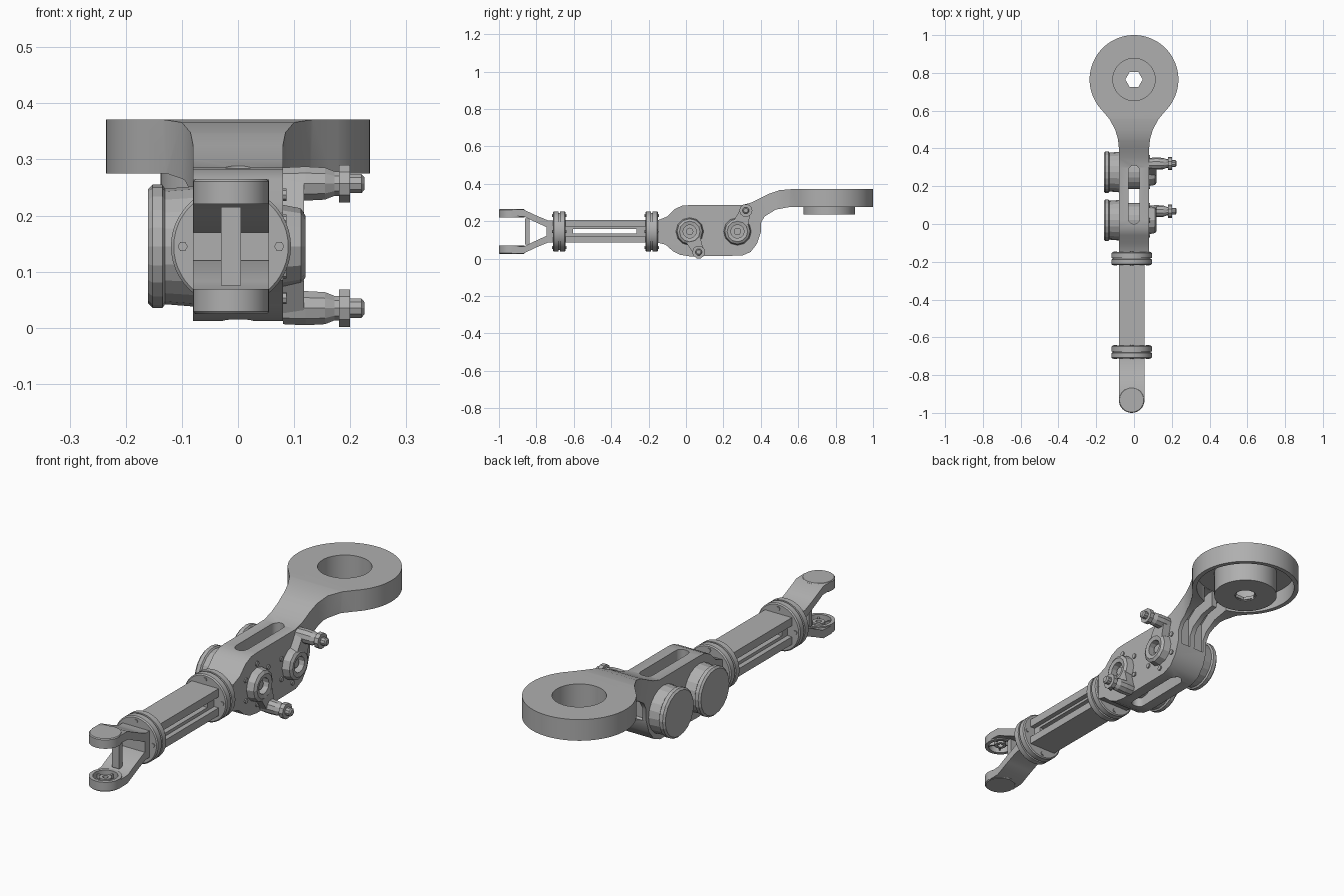
import bpy, bmesh, math
from mathutils import Vector

if "Cube" in bpy.data.objects:
    bpy.data.objects.remove(bpy.data.objects["Cube"])

grey = bpy.data.materials.new("plain_grey")
grey.diffuse_color = (0.43, 0.43, 0.43, 1)
grey.use_nodes = True
grey.node_tree.nodes["Principled BSDF"].inputs["Base Color"].default_value = grey.diffuse_color
CZ, CX = 0.145, -0.0125          # arm axis height, forearm centre line


def finish(name, bm, smooth=True):
    bmesh.ops.remove_doubles(bm, verts=bm.verts, dist=1e-5)
    bmesh.ops.recalc_face_normals(bm, faces=bm.faces)
    me = bpy.data.meshes.new(name)
    bm.to_mesh(me)
    bm.free()
    me.materials.append(grey)
    ob = bpy.data.objects.new(name, me)
    bpy.context.collection.objects.link(ob)
    ob["smooth"] = smooth
    return ob


def place(axis, a, b, t):
    """2D point (a, b) at distance t along the axis."""
    return {"x": (t, a, b), "y": (a, t, b), "z": (a, b, t)}[axis]


def prism(name, pts, axis, lo, hi):
    bm = bmesh.new()
    r0 = [bm.verts.new(place(axis, a, b, lo)) for a, b in pts]
    r1 = [bm.verts.new(place(axis, a, b, hi)) for a, b in pts]
    bm.faces.new(r0)
    bm.faces.new(r1)
    n = len(pts)
    for i in range(n):
        j = (i + 1) % n
        bm.faces.new((r0[i], r0[j], r1[j], r1[i]))
    return finish(name, bm)


def box(name, x0, x1, y0, y1, z0, z1):
    return prism(name, [(x0, y0), (x1, y0), (x1, y1), (x0, y1)], "z", z0, z1)


def ngon(a, b, r, n, start=0.0):
    return [(a + r * math.cos(start + i * math.tau / n),
             b + r * math.sin(start + i * math.tau / n)) for i in range(n)]


def lathe(name, prof, axis, a, b, n=48, smooth=True):
    """Turn a closed (radius, distance) loop around an axis through (a, b)."""
    bm = bmesh.new()
    rings = [[bm.verts.new(place(axis, p, q, t)) for p, q in ngon(a, b, max(r, 1e-4), n)]
             for r, t in prof]
    for k in range(len(rings)):
        u, v = rings[k], rings[(k + 1) % len(rings)]
        for i in range(n):
            j = (i + 1) % n
            bm.faces.new((u[i], u[j], v[j], v[i]))
    return finish(name, bm, smooth)


def boolean(ob, cutter, op="DIFFERENCE"):
    m = ob.modifiers.new("cut", "BOOLEAN")
    m.operation, m.object, m.solver = op, cutter, "EXACT"
    dg = bpy.context.evaluated_depsgraph_get()
    me = bpy.data.meshes.new_from_object(ob.evaluated_get(dg))
    ob.modifiers.clear()
    ob.data = me
    bpy.data.objects.remove(cutter)


# upper arm with ring head: plan outline intersected with side profile
side = [(-.15, .085), (-.15, .205), (-.10, .225), (-.06, .265), (-.02, .283), (.02, .286),
        (.30, .286), (.35, .30), (.44, .345), (.50, .366), (.56, .371), (1.01, .371),
        (1.01, .275), (.55, .275), (.48, .262), (.42, .225), (.40, .19), (.40, .14),
        (.38, .08), (.345, .035), (.30, .016), (.02, .012), (-.03, .02), (-.07, .04), (-.11, .075)]
RY, RR = 0.765, 0.235
right = [(.08, -.2), (.08, .40), (.085, .45), (.10, .50), (.13, .555)]
arc = [(RR * math.cos(t), RY + RR * math.sin(t))
       for t in [math.radians(-45 + 270 * i / 72) for i in range(73)]]
plan = right + arc + [(-x, y) for x, y in reversed(right)]
arm = prism("upper_arm", side, "x", -.3, .3)
boolean(arm, prism("plan_cutter", plan, "z", -.1, .5), "INTERSECT")
boolean(arm, prism("head_cavity", ngon(0, RY, .215, 64), "z", .2, .35))
boolean(arm, prism("head_hole", ngon(0, RY, .112, 48), "z", .2, .5))
slot = [(.03 * math.cos(t), y + .03 * math.sin(t))
        for y, s in ((.28, 0), (.03, math.pi)) for t in [s + math.pi * i / 10 for i in range(11)]]
boolean(arm, prism("slot_cutter", slot, "z", -.1, .5))
under = [(.42, .12), (.388, .14), (.388, .275), (.45, .322), (.52, .349), (.65, .349),
         (.65, .2), (.45, .2)]
for s in (-1, 1):
    boolean(arm, prism("channel_cutter", under, "x", *sorted((s * .012, s * .062))))

# hub inside the ring head, with hexagonal hole and three small marks
lathe("head_hub", [(.112, .37), (.138, .36), (.138, .236), (.046, .236), (.046, .25), (.112, .25)],
      "z", 0, RY, 48)
hub_floor = lathe("hub_hex_rim", [(.06, .254), (.06, .24), (.046, .24), (.046, .254)], "z", 0, RY, 6)
for x, y in ((0, .69), (-.075, .735), (.075, .735)):
    prism("hub_mark", ngon(x, y, .018, 3, math.pi / 2), "z", .249, .256)

# two joint motors: left housing, right cup and cable connector
for i, (y, cy, cz) in enumerate(((.275, .32, .257), (.02, .068, .035)), 1):
    lathe(f"motor_housing_{i}",
          [(0, -.16), (.102, -.16), (.11, -.152), (.11, -.135), (.103, -.13),
           (.107, -.08), (.09, -.078), (.09, .079), (0, .079)], "x", y, CZ, 20, False)
    lathe(f"motor_cup_{i}", [(.036, .085), (.036, .116), (.055, .12), (.068, .112), (.075, .075),
                             (0, .075), (0, .085)], "x", y, CZ, 12, False)
    lathe(f"cup_hub_{i}", [(0, .08), (.02, .08), (.02, .1), (0, .1)], "x", y, CZ, 8, False)
    c, k = Vector((y, CZ)), Vector((cy, cz))
    d = (k - c).normalized()
    p = Vector((-d.y, d.x))
    c += d * .05
    prism(f"connector_bracket_{i}", [c + p * .04, c - p * .04, k - p * .028, k + p * .028],
          "x", .078, .118)
    lathe(f"connector_{i}",
          [(0, .08), (.03, .08), (.032, .12), (.03, .155), (.023, .172), (.023, .18),
           (.035, .18), (.035, .2), (.018, .2), (.018, .22), (.012, .225), (0, .225)],
          "x", cy, cz, 10, False)
    for a in range(6):
        t = math.radians(a * 60 + 30)
        sy, sz = y + .092 * math.cos(t), CZ + .092 * math.sin(t)
        if (Vector((sy, sz)) - k).length > .05:
            prism("side_screw", ngon(sy, sz, .011, 8), "x", .078, .086)

# forearm beam: two plates with a slotted web between
x0, x1 = CX - .0675, CX + .0675
box("beam_top", x0, x1, -.66, -.2, .17, .207)
box("beam_bottom", x0, x1, -.66, -.2, .085, .12)
web = box("beam_web", CX - .045, CX + .045, -.66, -.2, .118, .172)
boolean(web, box("web_slot", -.3, .3, -.605, -.265, .134, .158))

# collars: paired flanges with a groove and bolts
for y in (-.183, -.678):
    lathe("collar", [(0, y - .034), (.102, y - .034), (.107, y - .029), (.107, y - .004),
                     (.1, y - .003), (.1, y + .003), (.107, y + .004), (.107, y + .029),
                     (.102, y + .034), (0, y + .034)], "y", CX, CZ, 48)
    for a in range(4):
        t = a * math.pi / 2
        prism("collar_bolt", ngon(CX + .086 * math.cos(t), CZ + .086 * math.sin(t), .009, 6),
              "y", y - .038, y + .038)

# fork: mirrored prongs with round cupped ends
prong = [(-.69, .06), (-.74, .06), (-.80, .085), (-.87, .118), (-.93, .119),
         (-.93, .083), (-.865, .08), (-.83, .062), (-.75, .025), (-.69, .025)]
for s, n in ((1, "upper"), (-1, "lower")):
    ob = prism(n + "_prong", [(y, CZ + s * z) for y, z in prong], "x", x0, x1)
    boolean(ob, prism("cup_cutter", ngon(CX, -.932, .052, 32), "z",
                      *sorted((CZ, CZ + s * .107))))
    lathe(n + "_fork_end",
          [(r, CZ + s * z) for r, z in ((0, .12), (.064, .12), (.068, .116), (.068, .076),
                                        (.052, .076), (.052, .106), (.026, .106), (.026, .082),
                                        (.012, .082), (.012, .11), (0, .11))],
          "z", CX, -.932, 32)
    for a in range(5):
        t = a * math.tau / 5 + .3
        u, v = Vector((math.cos(t), math.sin(t))), Vector((-math.sin(t), math.cos(t)))
        o = Vector((CX, -.932))
        prism("fork_spoke", [o + u * .022 - v * .004, o + u * .055 - v * .004,
                             o + u * .055 + v * .004, o + u * .022 + v * .004], "z",
              *sorted((CZ + s * .088, CZ + s * .11)))
box("fork_base", x0, x1, -.745, -.69, .09, .2)
box("fork_strut", CX - .018, CX + .018, -.86, -.836, .075, .215)

# smooth round parts, keep low-sided parts flat
bpy.ops.object.select_all(action="DESELECT")
for ob in bpy.data.objects:
    if ob.get("smooth"):
        ob.select_set(True)
        bpy.context.view_layer.objects.active = ob
bpy.ops.object.shade_smooth_by_angle(angle=math.radians(30))
